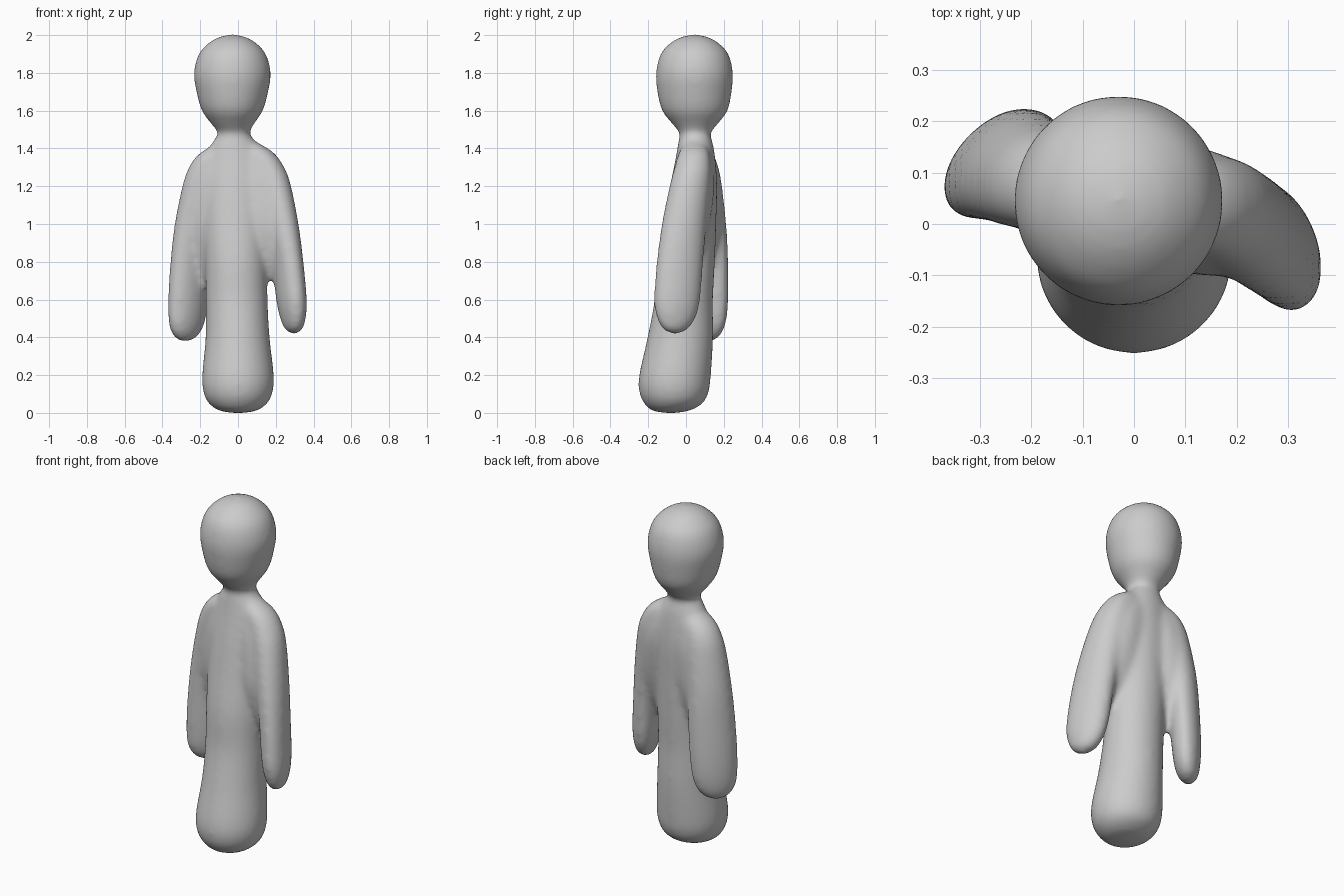
import bpy, bmesh
from math import sin, cos, pi, radians

SEG, STEPS = 40, 5


def spline(rows):
    """Catmull-Rom through the section rows, for a soft continuous loft."""
    out = []
    for i in range(len(rows) - 1):
        p0, p1, p2 = rows[max(i - 1, 0)], rows[i], rows[i + 1]
        p3 = rows[min(i + 2, len(rows) - 1)]
        for s in range(STEPS):
            t = s / STEPS
            out.append([0.5 * (2 * b + (c - a) * t + (2 * a - 5 * b + 4 * c - d) * t * t
                               + (3 * b - a - 3 * c + d) * t ** 3)
                        for a, b, c, d in zip(p0, p1, p2, p3)])
    out.append(list(rows[-1]))
    return out


def loft(bm, rows, angle=0):
    """Closed skin over elliptical sections (z, centre x, centre y, radius a, radius b)."""
    ca, sa = cos(radians(angle)), sin(radians(angle))
    rings = []
    for z, cx, cy, a, b in spline(rows):
        a, b = max(a, 0.004), max(b, 0.004)
        ring = []
        for k in range(SEG):
            u, v = a * cos(2 * pi * k / SEG), b * sin(2 * pi * k / SEG)
            ring.append(bm.verts.new((cx + u * ca - v * sa, cy + u * sa + v * ca, z)))
        rings.append(ring)
    for lo, hi in zip(rings, rings[1:]):
        for k in range(SEG):
            n = (k + 1) % SEG
            bm.faces.new((lo[k], lo[n], hi[n], hi[k]))
    bm.faces.new(rings[0][::-1])
    bm.faces.new(rings[-1])


bm = bmesh.new()

# Base, torso, neck and head in one column
loft(bm, [
    (0.000, 0.00, -0.08, 0.03, 0.03),
    (0.012, 0.00, -0.08, 0.10, 0.10),
    (0.05, 0.00, -0.067, 0.155, 0.155),
    (0.11, 0.00, -0.064, 0.184, 0.184),
    (0.20, 0.00, -0.058, 0.190, 0.190),
    (0.40, -0.002, -0.03, 0.17, 0.174),
    (0.60, -0.007, -0.012, 0.164, 0.155),
    (0.80, -0.01, 0.00, 0.165, 0.153),
    (1.00, -0.015, 0.02, 0.17, 0.14),
    (1.20, -0.015, 0.04, 0.165, 0.125),
    (1.35, -0.015, 0.05, 0.15, 0.105),
    (1.43, -0.02, 0.05, 0.118, 0.092),
    (1.48, -0.022, 0.048, 0.085, 0.083),
    (1.53, -0.028, 0.048, 0.114, 0.121),
    (1.60, -0.03, 0.047, 0.162, 0.174),
    (1.70, -0.03, 0.045, 0.190, 0.197),
    (1.80, -0.03, 0.045, 0.204, 0.204),
    (1.90, -0.03, 0.045, 0.178, 0.180),
    (1.96, -0.03, 0.045, 0.124, 0.126),
    (1.99, -0.03, 0.045, 0.07, 0.07),
    (2.004, -0.03, 0.045, 0.01, 0.01),
])

# Right-hand arm, swung forward
loft(bm, [
    (0.416, 0.296, -0.058, 0.01, 0.01),
    (0.44, 0.295, -0.056, 0.066, 0.043),
    (0.50, 0.291, -0.052, 0.106, 0.063),
    (0.60, 0.283, -0.047, 0.127, 0.075),
    (0.80, 0.262, -0.032, 0.128, 0.079),
    (1.00, 0.230, -0.010, 0.122, 0.087),
    (1.20, 0.190, 0.020, 0.110, 0.090),
    (1.30, 0.157, 0.035, 0.098, 0.088),
    (1.38, 0.108, 0.042, 0.080, 0.080),
    (1.44, 0.050, 0.045, 0.040, 0.040),
], 108)

# Left-hand arm, swung back
loft(bm, [
    (0.376, -0.280, 0.115, 0.01, 0.01),
    (0.40, -0.278, 0.115, 0.072, 0.045),
    (0.47, -0.272, 0.116, 0.115, 0.068),
    (0.60, -0.264, 0.118, 0.129, 0.079),
    (0.80, -0.250, 0.116, 0.129, 0.083),
    (1.00, -0.230, 0.108, 0.121, 0.088),
    (1.20, -0.195, 0.091, 0.110, 0.090),
    (1.30, -0.168, 0.080, 0.098, 0.088),
    (1.37, -0.130, 0.066, 0.080, 0.078),
    (1.43, -0.075, 0.055, 0.040, 0.040),
], 45)

# Webs filling the armpits and shoulders between torso and arms
loft(bm, [
    (0.70, 0.165, -0.010, 0.06, 0.012),
    (0.76, 0.160, -0.008, 0.11, 0.045),
    (0.85, 0.150, 0.000, 0.14, 0.082),
    (1.00, 0.135, 0.012, 0.150, 0.112),
    (1.20, 0.110, 0.036, 0.140, 0.114),
    (1.33, 0.080, 0.046, 0.115, 0.094),
    (1.42, 0.040, 0.048, 0.070, 0.070),
], -10)
loft(bm, [
    (0.66, -0.180, 0.080, 0.06, 0.012),
    (0.74, -0.172, 0.080, 0.11, 0.050),
    (0.85, -0.160, 0.078, 0.14, 0.085),
    (1.00, -0.145, 0.075, 0.150, 0.112),
    (1.20, -0.120, 0.070, 0.140, 0.112),
    (1.33, -0.095, 0.062, 0.115, 0.092),
    (1.42, -0.060, 0.053, 0.070, 0.070),
], 155)

bmesh.ops.recalc_face_normals(bm, faces=bm.faces)
mesh = bpy.data.meshes.new("soft_figure")
bm.to_mesh(mesh)
bm.free()
figure = bpy.data.objects.new("soft_figure", mesh)
bpy.context.collection.objects.link(figure)

# Fuse the parts and melt the joins together
fuse = figure.modifiers.new("fuse", 'REMESH')
fuse.mode = 'VOXEL'
fuse.voxel_size = 0.012
fuse.use_smooth_shade = True
melt = figure.modifiers.new("melt", 'SMOOTH')
melt.factor = 0.5
melt.iterations = 26
